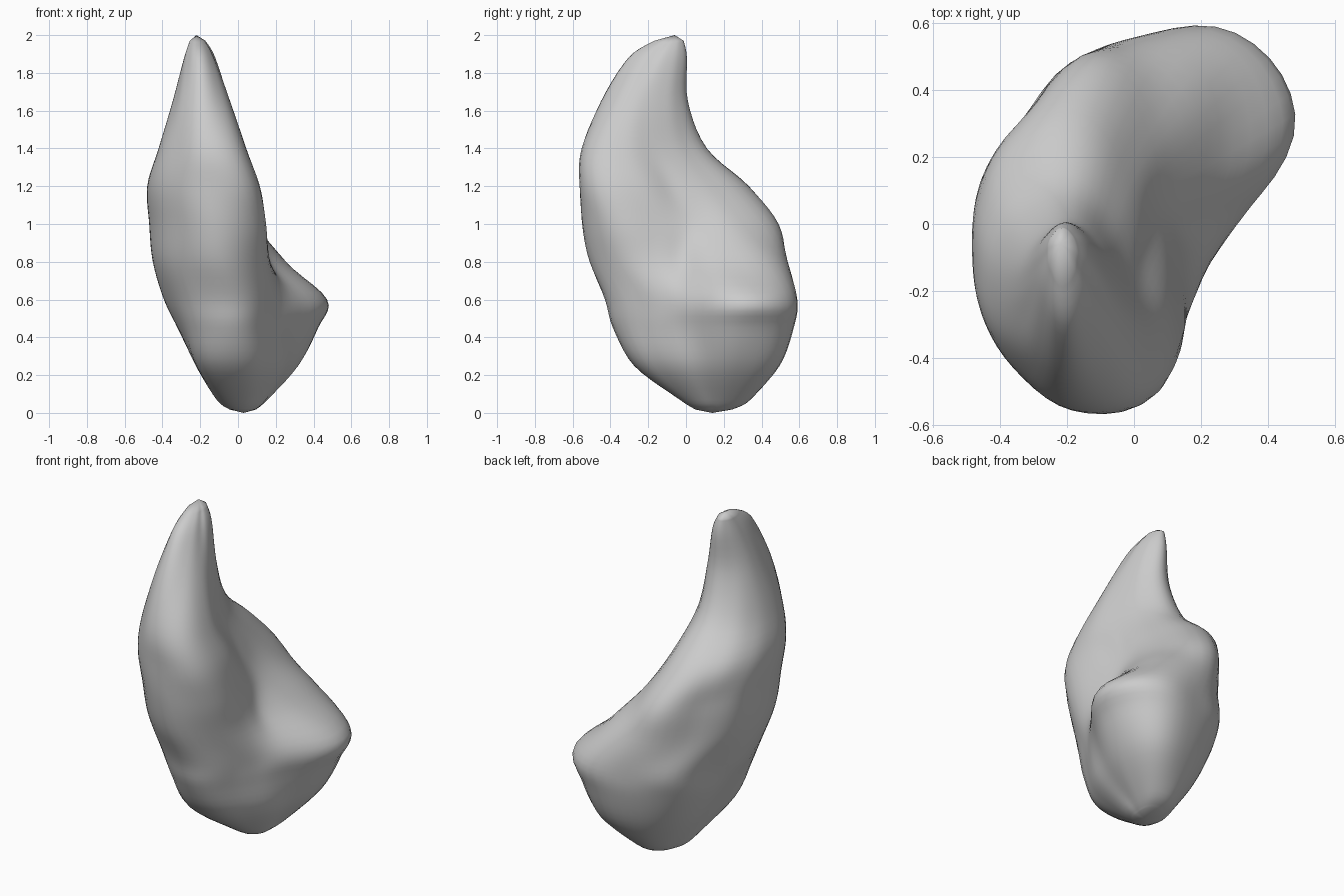
import bpy, bmesh, math

if "Cube" in bpy.data.objects:
    bpy.data.objects.remove(bpy.data.objects["Cube"])

# Section centres (z, x, y) from the base to the horn
centres = [(.07, .03, .15), (.25, .02, .10), (.45, 0, .05), (.60, 0, .05), (.80, -.08, 0),
           (1.0, -.12, -.02), (1.2, -.17, -.10), (1.4, -.19, -.20), (1.65, -.19, -.20),
           (1.88, -.205, -.13)]
# Section radii every 30 degrees, counter-clockwise from +x
radii = [
    [.12, .145, .19, .19, .16, .135, .14, .16, .19, .18, .15, .13],
    [.26, .345, .43, .37, .31, .265, .24, .28, .385, .365, .28, .25],
    [.32, .49, .57, .485, .42, .35, .32, .35, .43, .43, .31, .275],
    [.34, .545, .595, .505, .46, .38, .39, .42, .48, .47, .33, .28],
    [.25, .38, .54, .53, .42, .38, .37, .40, .46, .51, .41, .29],
    [.22, .245, .37, .51, .40, .37, .35, .38, .45, .53, .47, .29],
    [.215, .22, .29, .43, .40, .34, .31, .33, .38, .455, .47, .32],
    [.20, .19, .23, .31, .29, .25, .23, .24, .27, .345, .36, .27],
    [.14, .14, .17, .21, .19, .17, .155, .16, .20, .25, .22, .17],
    [.085, .09, .11, .135, .11, .09, .08, .09, .12, .175, .13, .09],
]
rows = [list(c) + r for c, r in zip(centres, radii)]
# Rounded ends: a smaller ring at each tip
rows.insert(0, [.018, .03, .145] + [r * .52 for r in radii[0]])
rows.append([1.97, -.215, -.08] + [r * .5 for r in radii[-1]])


def spline(a, b, c, d, t):
    return b + .5 * t * (c - a + t * (2*a - 5*b + 4*c - d + t * (3*(b - c) + d - a)))


def refine(items, steps, closed):
    """Smoothly subdivide a list of rows."""
    n, out = len(items), []
    for i in range(n if closed else n - 1):
        pick = [(i + k) % n if closed else min(max(i + k, 0), n - 1) for k in (-1, 0, 1, 2)]
        for s in range(steps):
            out.append([spline(*v, s / steps) for v in zip(*(items[k] for k in pick))])
    return out if closed else out + [items[-1]]


# Organic body: skin the refined sections
bm = bmesh.new()
rings = []
for row in refine(rows, 5, False):
    z, cx, cy = row[:3]
    rr = [v[0] for v in refine([[r] for r in row[3:]], 5, True)]
    rings.append([bm.verts.new((cx + r * math.cos(math.tau * i / len(rr)),
                                cy + r * math.sin(math.tau * i / len(rr)), z))
                  for i, r in enumerate(rr)])
for lo, hi in zip(rings, rings[1:]):
    for i in range(len(lo)):
        j = (i + 1) % len(lo)
        bm.faces.new((lo[i], lo[j], hi[j], hi[i]))
for ring, tip in ((rings[0], (.03, .14, 0)), (rings[-1], (-.22, -.06, 2))):
    pole = bm.verts.new(tip)
    for i in range(len(ring)):
        bm.faces.new((ring[i], ring[(i + 1) % len(ring)], pole))
bmesh.ops.recalc_face_normals(bm, faces=bm.faces)
for f in bm.faces:
    f.smooth = True
mesh = bpy.data.meshes.new("organic_body")
bm.to_mesh(mesh)
bm.free()
body = bpy.data.objects.new("organic_body", mesh)
bpy.context.collection.objects.link(body)
